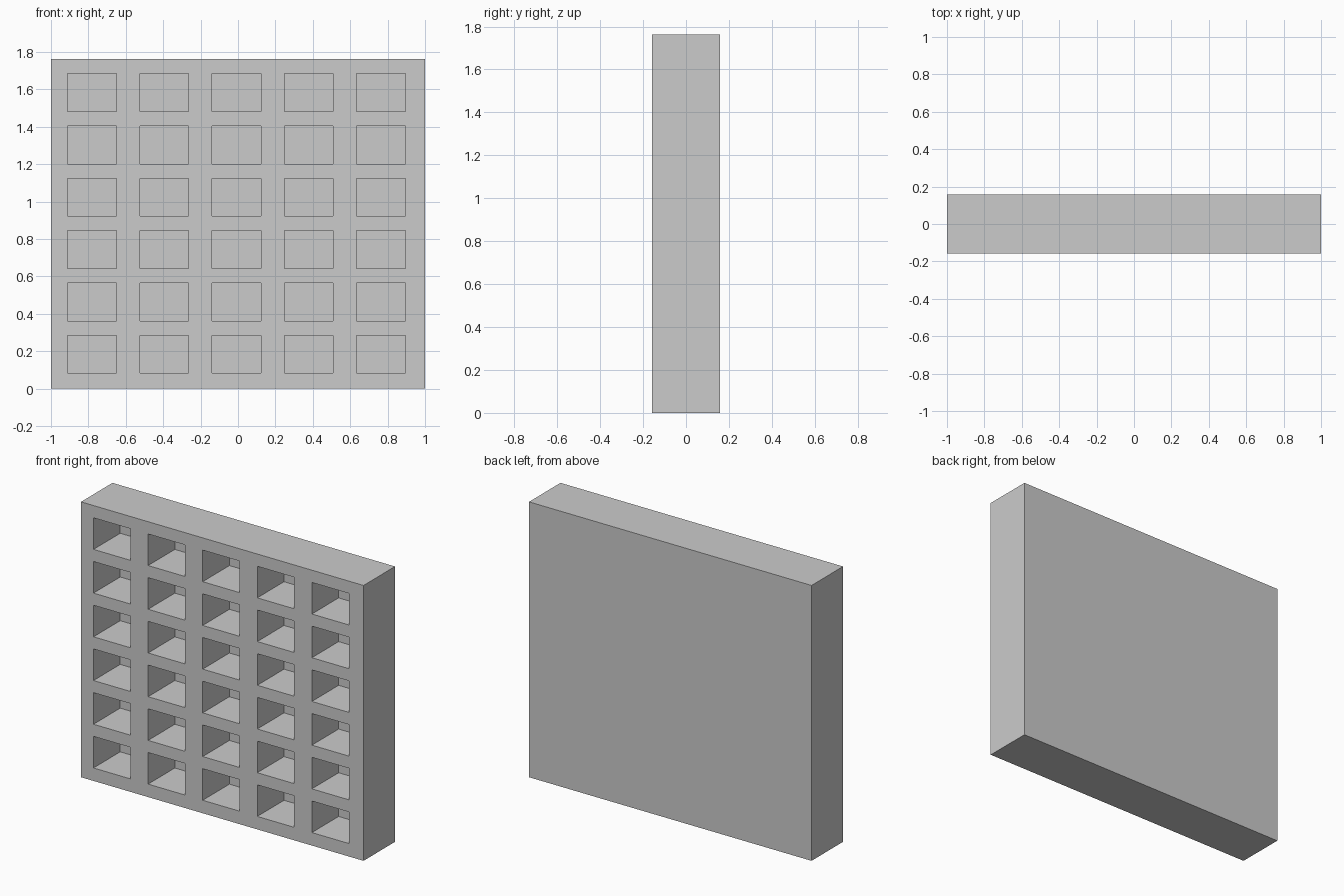
import bpy

if "Cube" in bpy.data.objects:
    bpy.data.objects.remove(bpy.data.objects["Cube"])

W, D, H = 2.0, 0.318, 1.762          # outer block
HOLE_W, HOLE_H, DEPTH = 0.261, 0.202, 0.27
COLS, ROWS = 5, 6
X0, Z0 = -0.781, 0.184               # centre of lower left pocket
DX, DZ = 0.3865, 0.2797              # pocket spacing


def box(name, size, loc):
    bpy.ops.mesh.primitive_cube_add(size=1, location=loc)
    ob = bpy.context.object
    ob.name = name
    ob.scale = size
    bpy.ops.object.transform_apply(location=False, rotation=False, scale=True)
    return ob


# Pocket cutter, repeated across and up
over = 0.05
cutter = box("pocket_cutter", (HOLE_W, DEPTH + over, HOLE_H),
             (X0, -D / 2 + (DEPTH - over) / 2, Z0))
for name, count, step in (("across", COLS, (DX, 0, 0)), ("up", ROWS, (0, 0, DZ))):
    arr = cutter.modifiers.new(name, 'ARRAY')
    arr.count = count
    arr.use_relative_offset = False
    arr.use_constant_offset = True
    arr.constant_offset_displace = step
    bpy.ops.object.modifier_apply(modifier=name)

# Solid block with blind pockets in the front
rack = box("pigeonhole_rack", (W, D, H), (0, 0, H / 2))
cut = rack.modifiers.new("pockets", 'BOOLEAN')
cut.operation = 'DIFFERENCE'
cut.solver = 'EXACT'
cut.object = cutter
bpy.ops.object.modifier_apply(modifier="pockets")
bpy.data.objects.remove(cutter)
